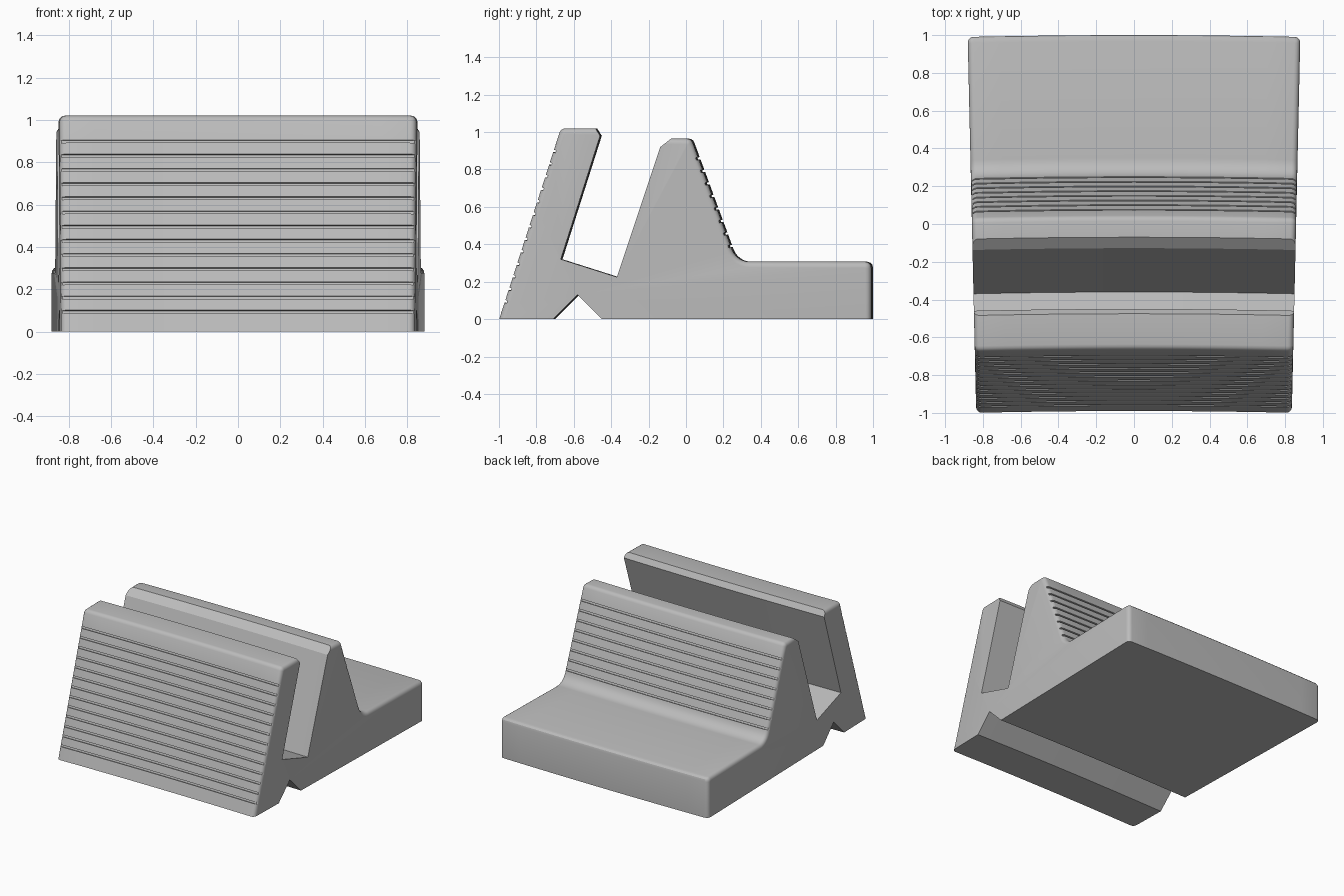
import bpy, bmesh, math
from mathutils import Vector

if "Cube" in bpy.data.objects:
    bpy.data.objects.remove(bpy.data.objects["Cube"], do_unlink=True)

HALF_WIDTH = 0.858      # half width at y = 0
BOW_RADIUS = 38.0       # the stand is swept along a very shallow arc
END_ROUND = 0.03        # rounding of the outer end edges
GROOVE_DEPTH = 0.012
GROOVE_WIDTH = 0.014
PITCH = 0.067           # height between grip grooves

# Side profile: (y, z, corner radius, following edge is rounded at the ends, groove heights)
front_grooves = [0.095 + PITCH * i for i in range(13)]
rear_grooves = [0.86 - PITCH * i for i in range(8)]
corners = [
    (-0.99, 0, 0, True, front_grooves),
    (-0.66, 1.02, 0.032, True, []),
    (-0.475, 1.02, 0, False, []),
    (-0.45, 0.98, 0, False, []),
    (-0.66, 0.32, 0, False, []),
    (-0.36, 0.225, 0, False, []),
    (-0.128, 0.92, 0, False, []),
    (-0.07, 0.965, 0, True, []),
    (0.037, 0.965, 0.032, True, rear_grooves),
    (0.279, 0.307, 0.1, True, []),
    (1.0, 0.307, 0.032, True, []),
    (1.0, 0, 0, False, []),
    (-0.44, 0, 0, False, []),
    (-0.57, 0.13, 0, False, []),
    (-0.70, 0, 0, False, []),
]


def rounded_profile():
    """Replace corners that have a radius by short arcs."""
    out = []
    for i, (y, z, radius, outer, grooves) in enumerate(corners):
        p = Vector((y, z))
        if not radius:
            out.append((p, outer, grooves))
            continue
        a = (Vector(corners[i - 1][:2]) - p).normalized()
        b = (Vector(corners[(i + 1) % len(corners)][:2]) - p).normalized()
        half = a.angle(b) / 2
        centre = p + (a + b).normalized() * radius / math.sin(half)
        start = p + a * radius / math.tan(half) - centre
        end = p + b * radius / math.tan(half) - centre
        steps = 6 if radius > 0.05 else 3
        sweep = start.angle(end)
        for k in range(steps + 1):
            t = k / steps
            v = start * math.sin((1 - t) * sweep) + end * math.sin(t * sweep)
            last = k == steps
            out.append((centre + v / math.sin(sweep), outer if last else True,
                        grooves if last else []))
    return out


profile = rounded_profile()


def inward(i):
    """Direction and inward normal of profile edge i."""
    d = (profile[(i + 1) % len(profile)][0] - profile[i][0]).normalized()
    return d, Vector((d.y, -d.x))


def section(inset):
    """Profile with its outer edges moved inwards, grooves included."""
    pts = []
    for i, (p, outer, grooves) in enumerate(profile):
        d0, n0 = inward(i - 1)
        d1, n1 = inward(i)
        q0 = p + n0 * (inset if profile[i - 1][1] else 0)
        q1 = p + n1 * (inset if outer else 0)
        cross = d0.x * d1.y - d0.y * d1.x
        gap = q1 - q0
        pts.append(q0 + d0 * (gap.x * d1.y - gap.y * d1.x) / cross)
        for z in grooves:
            mid = p + d1 * (z - p.y) / d1.y
            deep = max(inset, GROOVE_DEPTH)
            for side, depth in ((-1, inset), (-1, deep), (1, deep), (1, inset)):
                pts.append(mid + d1 * side * GROOVE_WIDTH / 2 + n1 * depth)
    return pts


# Stations across the width: rounded ends plus even steps along the bow
ends = []
for k in range(5):
    a = math.pi / 2 * (1 - k / 4)
    ends.append((HALF_WIDTH - END_ROUND * (1 - math.sin(a)), END_ROUND * (1 - math.cos(a))))
flat = HALF_WIDTH - END_ROUND
stations = [(-x, d) for x, d in ends]
stations += [(-flat + 2 * flat * k / 12, 0) for k in range(1, 12)]
stations += list(reversed(ends))

# Loft the stand through the stations
bm = bmesh.new()
rings = []
for x, inset in stations:
    angle = x / BOW_RADIUS
    rings.append([bm.verts.new(((BOW_RADIUS + p.x) * math.sin(angle),
                                (BOW_RADIUS + p.x) * math.cos(angle) - BOW_RADIUS, p.y))
                  for p in section(inset)])
for r0, r1 in zip(rings, rings[1:]):
    for i in range(len(r0)):
        j = (i + 1) % len(r0)
        bm.faces.new((r0[i], r0[j], r1[j], r1[i]))
bm.faces.new(rings[0])
bm.faces.new(rings[-1][::-1])
bmesh.ops.remove_doubles(bm, verts=bm.verts, dist=0.00002)
bmesh.ops.recalc_face_normals(bm, faces=bm.faces)

mesh = bpy.data.meshes.new("slotted_stand")
bm.to_mesh(mesh)
bm.free()
stand = bpy.data.objects.new("slotted_stand", mesh)
bpy.context.collection.objects.link(stand)

# Plain grey plastic
grey = bpy.data.materials.new("light grey")
grey.use_nodes = True
colour = (0.5, 0.5, 0.5, 1)
grey.diffuse_color = colour
grey.node_tree.nodes["Principled BSDF"].inputs["Base Color"].default_value = colour
mesh.materials.append(grey)

bpy.ops.object.select_all(action="DESELECT")
stand.select_set(True)
bpy.context.view_layer.objects.active = stand
bpy.ops.object.shade_smooth_by_angle(angle=math.radians(28))
